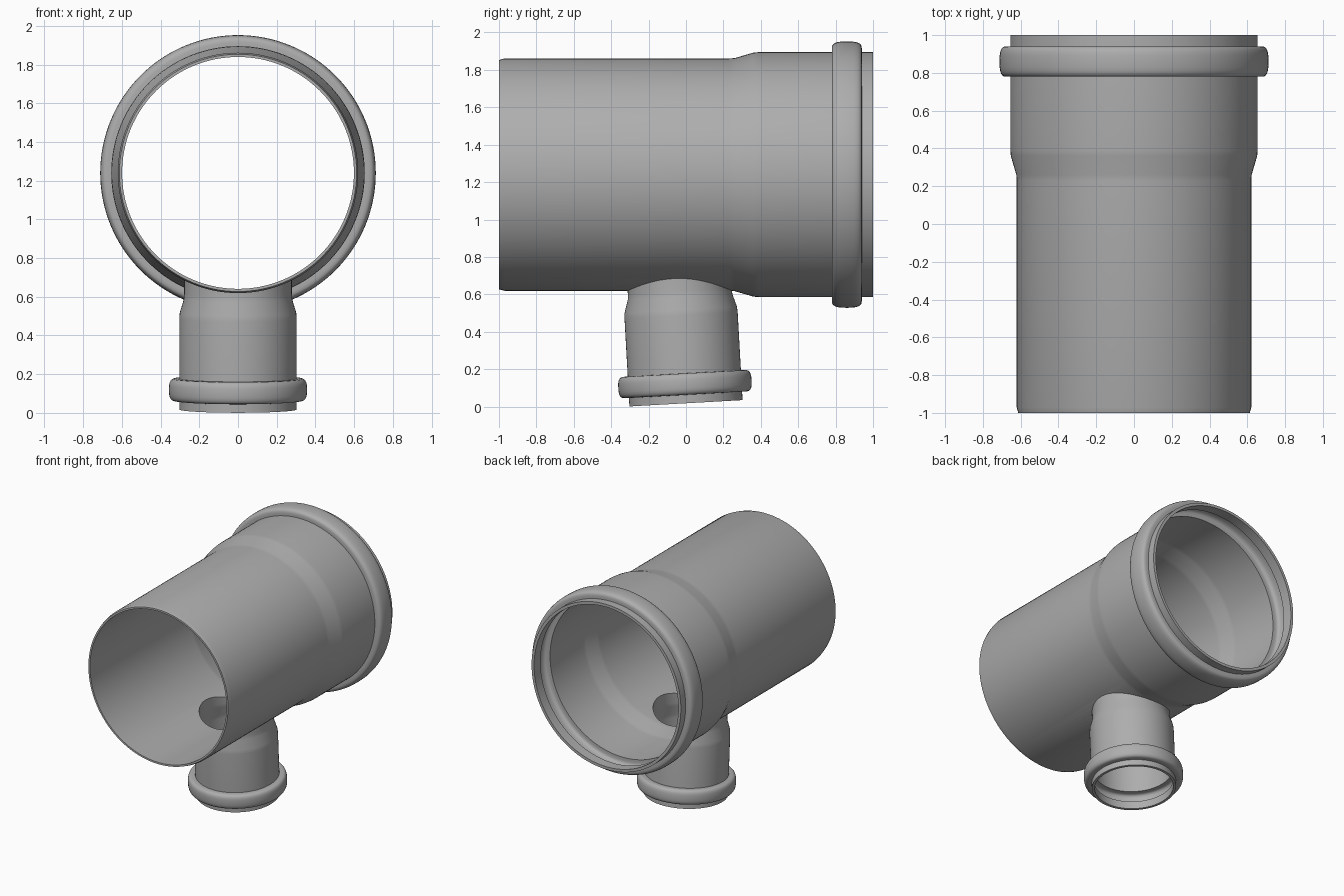
import bpy, bmesh, math
from mathutils import Matrix

cube = bpy.data.objects.get("Cube")
if cube:
    bpy.data.objects.remove(cube, do_unlink=True)

grey = bpy.data.materials.new("pipe grey")
grey.use_nodes = True
colour = (0.42, 0.42, 0.42, 1)
grey.diffuse_color = colour
grey.node_tree.nodes["Principled BSDF"].inputs["Base Color"].default_value = colour

AXIS_Z = 1.24   # height of the main pipe axis
TILT = math.radians(3.2)


def bead(start, end, low, high, steps=12):
    """Rounded ring profile rising from low to high radius and back."""
    mid, half = (start + end) / 2, (end - start) / 2
    points = [(low, start)]
    for i in range(steps + 1):
        a = math.pi * (1 - i / steps)
        c, s = math.cos(a), math.sin(a)
        along = mid + half * math.copysign(abs(c) ** 0.7, c)
        points.append((low + (high - low) * (0.35 + 0.65 * abs(s) ** 0.7), along))
    return points + [(low, end)]


def revolve(name, profile, matrix, sides):
    """Closed solid of revolution from (radius, distance along axis) points."""
    bm = bmesh.new()
    rings = []
    for r, h in profile:
        rings.append([bm.verts.new((r * math.cos(2 * math.pi * i / sides),
                                    r * math.sin(2 * math.pi * i / sides), h))
                      for i in range(sides)])
    for low, high in zip(rings, rings[1:]):
        for i in range(sides):
            j = (i + 1) % sides
            bm.faces.new((low[i], low[j], high[j], high[i]))
    bm.faces.new(rings[0][::-1])
    bm.faces.new(rings[-1])
    bmesh.ops.recalc_face_normals(bm, faces=bm.faces)
    bm.transform(matrix)
    mesh = bpy.data.meshes.new(name)
    bm.to_mesh(mesh)
    bm.free()
    mesh.materials.append(grey)
    ob = bpy.data.objects.new(name, mesh)
    bpy.context.collection.objects.link(ob)
    return ob


def combine(target, other, operation):
    """Apply a boolean and discard the helper solid."""
    bpy.context.view_layer.objects.active = target
    mod = target.modifiers.new(operation.lower(), 'BOOLEAN')
    mod.operation = operation
    mod.solver = 'EXACT'
    mod.object = other
    bpy.ops.object.modifier_apply(modifier=mod.name)
    bpy.data.objects.remove(other, do_unlink=True)


# Main axis runs towards +y, branch axis leans slightly forward
main = Matrix.Translation((0, 0, AXIS_Z)) @ Matrix.Rotation(-math.pi / 2, 4, 'X')
side = Matrix.Translation((0, 0, 0.0175)) @ Matrix.Rotation(TILT, 4, 'X')

# Outer skins
pipe = revolve("pipe_tee", [(0.613, -1), (0.621, -0.97), (0.621, 0.23), (0.623, 0.26),
                            (0.652, 0.36), (0.655, 0.39)]
               + bead(0.78, 0.94, 0.655, 0.712) + [(0.655, 1)], main, 128)
branch = revolve("branch", [(0.303, 0)] + bead(0.045, 0.16, 0.303, 0.357)
                 + [(0.303, 0.47), (0.301, 0.5), (0.28, 0.57), (0.278, 0.6), (0.278, 0.9)],
                 side, 96)
combine(pipe, branch, 'UNION')

# Hollow bores, each with a seal groove behind the lip
main_bore = revolve("main_bore", [(0.599, -1.1), (0.599, 0.23), (0.601, 0.26),
                                  (0.63, 0.36), (0.633, 0.39)]
                    + bead(0.8, 0.92, 0.633, 0.69) + [(0.633, 1.1)], main, 128)
branch_bore = revolve("branch_bore", [(0.283, -0.1)] + bead(0.06, 0.145, 0.283, 0.337)
                      + [(0.283, 0.47), (0.281, 0.5), (0.26, 0.57), (0.258, 0.6), (0.258, 1)],
                      side, 96)
combine(pipe, main_bore, 'DIFFERENCE')
combine(pipe, branch_bore, 'DIFFERENCE')

# Smooth walls with crisp rims
bpy.ops.object.select_all(action='DESELECT')
pipe.select_set(True)
bpy.context.view_layer.objects.active = pipe
bpy.ops.object.shade_smooth_by_angle(angle=math.radians(30))
